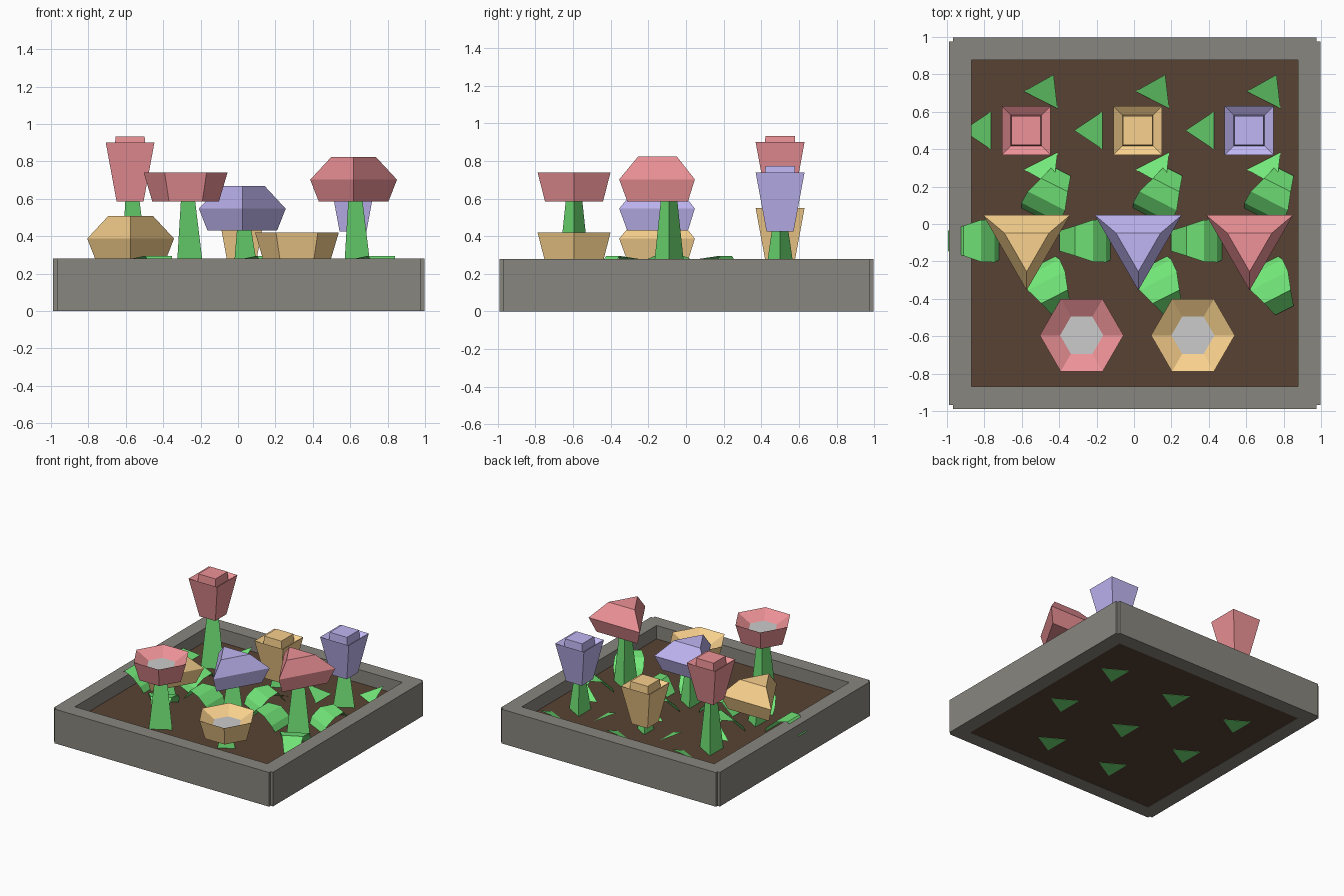
import bpy, bmesh, math

if "Cube" in bpy.data.objects:
    bpy.data.objects.remove(bpy.data.objects["Cube"])

def material(name, rgb):
    m = bpy.data.materials.new(name)
    m.diffuse_color = (*rgb, 1)
    m.use_nodes = True
    m.node_tree.nodes["Principled BSDF"].inputs["Base Color"].default_value = m.diffuse_color
    return m

STONE = material("stone", (0.25, 0.24, 0.21))
SOIL = material("soil", (0.1, 0.055, 0.033))
GREEN = material("green", (0.17, 0.8, 0.19))
ROSE = material("rose", (0.85, 0.29, 0.31))
GOLD = material("gold", (0.95, 0.64, 0.27))
LILAC = material("lilac", (0.53, 0.47, 0.9))
GREY = material("grey", (0.7, 0.7, 0.7))

def finish(bm, name, mats, loc=(0, 0, 0), recalc=True):
    if recalc:
        bmesh.ops.recalc_face_normals(bm, faces=bm.faces)
    me = bpy.data.meshes.new(name)
    bm.to_mesh(me)
    bm.free()
    for m in mats:
        me.materials.append(m)
    ob = bpy.data.objects.new(name, me)
    ob.location = loc
    bpy.context.collection.objects.link(ob)
    return ob

def box(name, x0, x1, y0, y1, z0, z1, mat):
    bm = bmesh.new()
    bmesh.ops.create_cube(bm, size=1)
    for v in bm.verts:
        v.co = ((x0 + x1) / 2 + v.co.x * (x1 - x0),
                (y0 + y1) / 2 + v.co.y * (y1 - y0),
                (z0 + z1) / 2 + v.co.z * (z1 - z0))
    return finish(bm, name, [mat])

def rings(name, x, y, sides, turn, profile, mats):
    """Capped stack of polygon rings; profile rows are (radius, z, y shift)."""
    bm = bmesh.new()
    loops = []
    for r, z, dy in profile:
        angles = [math.radians(turn) + math.tau * i / sides for i in range(sides)]
        loops.append([bm.verts.new((r * math.cos(a), r * math.sin(a) + dy, z)) for a in angles])
    for a, b in zip(loops, loops[1:]):
        for i in range(sides):
            j = (i + 1) % sides
            bm.faces.new((a[i], a[j], b[j], b[i]))
    bm.faces.new(loops[0][::-1])
    top = bm.faces.new(loops[-1])
    top.material_index = len(mats) - 1
    return finish(bm, name, mats, (x, y, 0))

def leaves(name, x, y, profile):
    """Three bent leaf blades; profile rows are (distance, half width, z)."""
    bm = bmesh.new()
    for deg in (63, 180, 297):
        c, s = math.cos(math.radians(deg)), math.sin(math.radians(deg))
        rows = []
        for r, w, z in profile:
            rows.append([bm.verts.new((r * c - t * s, r * s + t * c, z))
                         for t in ((-w, w) if w else (0,))])
        for a, b in zip(rows, rows[1:]):
            bm.faces.new([a[1], a[0], *b])
    return finish(bm, name, [GREEN], (x, y, 0), recalc=False)

def stem(name, x, y, top):
    rings(name, x, y, 3, 0, [(0.122, 0.0, 0), (0.05, top, 0)], [GREEN])

# Planter walls and soil
C, H = 0.003, 0.993
for side, sgn in (("left", -1), ("right", 1)):
    a, b = sorted((C + sgn * H, C + sgn * 0.873))
    box(side + "_wall", a, b, C - 0.972, C + 0.972, 0, 0.28, STONE)
for side, sgn in (("front", -1), ("back", 1)):
    a, b = sorted((C + sgn * H, C + sgn * 0.873))
    box(side + "_wall", C - 0.972, C + 0.972, a, b, 0, 0.28, STONE)
box("soil", C - 0.9, C + 0.9, C - 0.9, C + 0.9, 0.002, 0.17, SOIL)

COLS = (-0.577, 0.02, 0.615)

# Back row: square buds with pointed leaves
Q = math.sqrt(2)
for i, (x, z, mat) in enumerate(zip(COLS, (0.585, 0.235, 0.425), (ROSE, GOLD, LILAC))):
    stem(f"bud_stem_{i}", x, 0.5, z + 0.01)
    rings(f"bud_head_{i}", x, 0.5, 4, 45,
          [(0.072 * Q, z, 0), (0.13 * Q, z + 0.315, 0), (0.082 * Q, z + 0.28, 0),
           (0.078 * Q, z + 0.348, 0)], [mat])
    leaves(f"bud_leaves_{i}", x - 0.005, 0.5,
           [(0.05, 0.05, 0.003), (0.185, 0.1, 0.172), (0.335, 0, 0.25)])

# Middle row: triangular blooms with broad drooping leaves
for i, (x, z, mat) in enumerate(zip(COLS, (0.27, 0.43, 0.585), (GOLD, LILAC, ROSE))):
    stem(f"bloom_stem_{i}", x, -0.09, z + 0.01)
    rings(f"bloom_head_{i}", x + 0.003, -0.087, 3, -90,
          [(0.215, z, -0.01), (0.268, z + 0.117, 0), (0.138, z + 0.238, -0.03)], [mat])
    leaves(f"bloom_leaves_{i}", x, -0.09,
           [(0.06, 0.06, 0.003), (0.17, 0.115, 0.22),
            (0.24, 0.112, 0.28), (0.335, 0.08, 0.295), (0.418, 0.055, 0.19)])

# Front row: hexagonal cups with grey centres
for i, (x, z, mat) in enumerate(zip((-0.28, 0.315), (0.585, 0.265), (ROSE, GOLD))):
    stem(f"cup_stem_{i}", x, -0.595, z + 0.01)
    rings(f"cup_head_{i}", x, -0.595, 6, 0,
          [(0.178, z, 0), (0.224, z + 0.155, 0), (0.115, z + 0.095, 0)], [mat, GREY])
